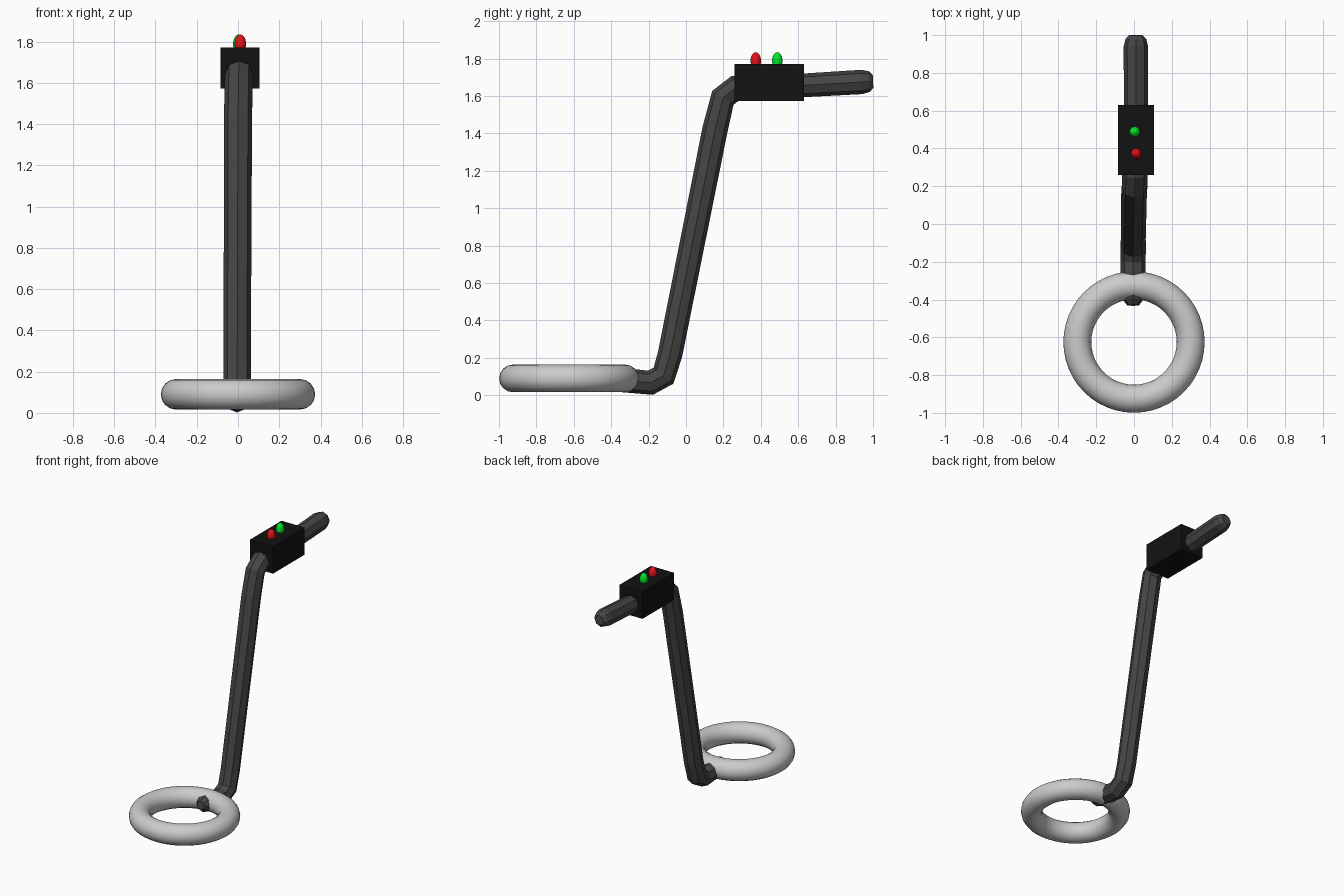
import bpy, bmesh
from math import sin, cos, pi, radians
from mathutils import Vector

if "Cube" in bpy.data.objects:
    bpy.data.objects.remove(bpy.data.objects["Cube"])


def paint(ob, name, rgb):
    mat = bpy.data.materials.new(name)
    mat.diffuse_color = (*rgb, 1)
    mat.use_nodes = True
    mat.node_tree.nodes["Principled BSDF"].inputs["Base Color"].default_value = mat.diffuse_color
    ob.data.materials.append(mat)


def sweep(name, path, sides=8):
    """Loft a polygon section along (x, y, z, radius) points."""
    bm = bmesh.new()
    pts = [Vector(p[:3]) for p in path]
    rings = []
    for i, p in enumerate(pts):
        ahead = (pts[min(i + 1, len(pts) - 1)] - p).normalized()
        behind = (p - pts[max(i - 1, 0)]).normalized()
        side = Vector((1, 0, 0))
        up = side.cross((ahead + behind).normalized()).normalized()
        r = path[i][3]
        rings.append([bm.verts.new(p + r * (side * cos(a) + up * sin(a)))
                      for a in (2 * pi * k / sides for k in range(sides))])
    for a, b in zip(rings, rings[1:]):
        for k in range(sides):
            n = (k + 1) % sides
            bm.faces.new((a[k], a[n], b[n], b[k]))
    bm.faces.new(rings[0])
    bm.faces.new(rings[-1])
    bmesh.ops.recalc_face_normals(bm, faces=bm.faces)
    mesh = bpy.data.meshes.new(name)
    bm.to_mesh(mesh)
    bm.free()
    ob = bpy.data.objects.new(name, mesh)
    bpy.context.collection.objects.link(ob)
    return ob


# Search ring at the bottom
bpy.ops.mesh.primitive_torus_add(location=(0, -0.625, 0.09), major_radius=0.3,
                                 minor_radius=0.074, major_segments=48, minor_segments=16)
ring = bpy.context.object
ring.name = "search_ring"
bpy.ops.object.shade_smooth_by_angle(angle=radians(40))

# Eight-sided bent pole with rounded ends
pole = sweep("pole", [
    (-0.005, -0.43, 0.09, 0.032), (-0.005, -0.40, 0.087, 0.055),
    (-0.005, -0.35, 0.082, 0.065), (-0.005, -0.19, 0.067, 0.066),
    (-0.004, -0.12, 0.105, 0.068), (-0.004, -0.085, 0.22, 0.066),
    (0.0, 0.155, 1.42, 0.068), (0.003, 0.197, 1.59, 0.068),
    (0.005, 0.265, 1.643, 0.067), (0.01, 0.60, 1.655, 0.063),
    (0.01, 0.94, 1.675, 0.065), (0.01, 0.98, 1.677, 0.055),
    (0.01, 1.0, 1.678, 0.035)])
paint(pole, "dark_grey", (0.06, 0.06, 0.06))

# Control box on the handle
bpy.ops.mesh.primitive_cube_add(size=1, location=(0.01, 0.445, 1.672))
box = bpy.context.object
box.name = "control_box"
box.scale = (0.19, 0.37, 0.2)
paint(box, "black", (0.006, 0.006, 0.006))

# Indicator lights
for name, x, y, rgb in (("red_light", 0.011, 0.373, (0.8, 0.005, 0.01)),
                        ("green_light", 0.004, 0.488, (0.0, 0.8, 0.02))):
    bpy.ops.mesh.primitive_uv_sphere_add(segments=24, ring_count=12, radius=1,
                                         location=(x, y, 1.788))
    light = bpy.context.object
    light.name = name
    light.scale = (0.028, 0.028, 0.046)
    bpy.ops.object.shade_smooth_by_angle(angle=radians(40))
    paint(light, name, rgb)
